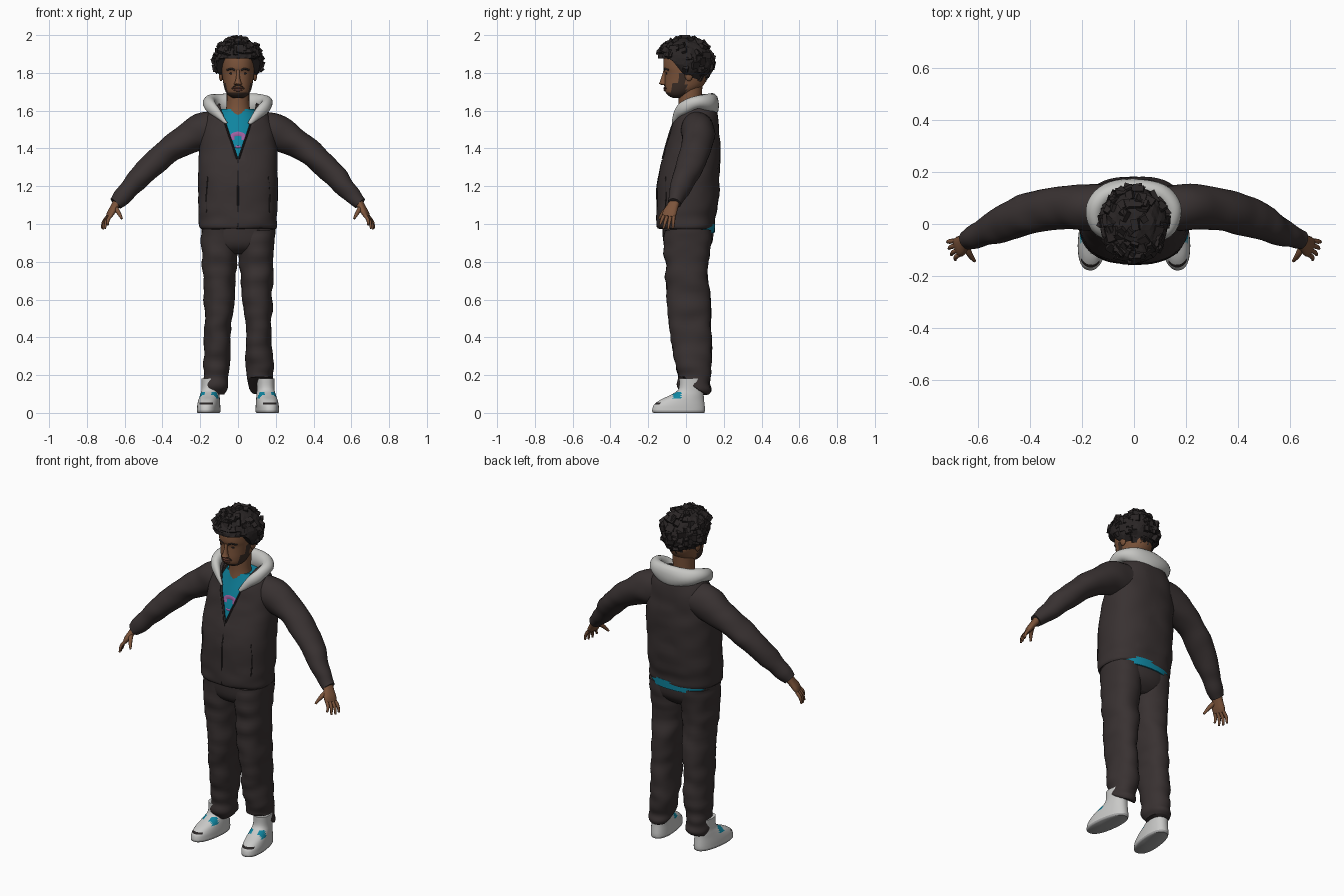
import bpy, bmesh, math, random
from mathutils import Vector, Matrix, noise
from mathutils.bvhtree import BVHTree

if "Cube" in bpy.data.objects:
    bpy.data.objects.remove(bpy.data.objects["Cube"])

random.seed(4)


def mat(name, r, g, b):
    m = bpy.data.materials.new(name)
    m.diffuse_color = (r, g, b, 1)
    m.use_nodes = True
    m.node_tree.nodes["Principled BSDF"].inputs["Base Color"].default_value = m.diffuse_color
    return m


CLOTH = mat("charcoal cloth", .040, .031, .031)
HAIR = mat("black hair", .022, .018, .018)
SKIN = mat("brown skin", .20, .088, .043)
BEARD = mat("dark beard", .045, .027, .02)
HOOD = mat("light hood lining", .56, .56, .54)
SHOE = mat("pale shoe", .58, .58, .57)
SOLE = mat("grey sole", .36, .36, .36)
BLUE = mat("blue shirt", .005, .24, .36)
PINK = mat("pink print", .36, .12, .36)
LIP = mat("lip brown", .13, .05, .035)


def finish(name, bm, mats, smooth=True, wrinkle=0):
    bmesh.ops.recalc_face_normals(bm, faces=bm.faces)
    if wrinkle:
        bm.normal_update()
        for v in bm.verts:
            p = Vector((v.co.x * 9, v.co.y * 9, v.co.z * 16))
            v.co += v.normal * noise.noise(p) * wrinkle
    me = bpy.data.meshes.new(name)
    bm.to_mesh(me)
    bm.free()
    for m in mats:
        me.materials.append(m)
    if smooth:
        me.polygons.foreach_set("use_smooth", [True] * len(me.polygons))
        me.set_sharp_from_angle(angle=math.radians(50))
    ob = bpy.data.objects.new(name, me)
    bpy.context.collection.objects.link(ob)
    return ob


def densify(rows, k):
    """Catmull-Rom interpolation of equal-length tuples."""
    out = []
    for i in range(len(rows) - 1):
        a, b, c, d = rows[max(i - 1, 0)], rows[i], rows[i + 1], rows[min(i + 2, len(rows) - 1)]
        for j in range(k):
            t = j / k
            out.append([.5 * (2 * q + (r - p) * t + (2 * p - 5 * q + 4 * r - s) * t * t
                              + (3 * q - p - 3 * r + s) * t ** 3) for p, q, r, s in zip(a, b, c, d)])
    return out + [list(rows[-1])]


def loft(rows, n=24, k=4, e=2, ref=None, caps=True):
    """Rows are (x, y, z, ru, rv). Rings stay level unless ref is given, then they follow the path."""
    bm = bmesh.new()
    rows = densify(rows, k)
    pts = [Vector(r[:3]) for r in rows]
    rings = []
    for i, r in enumerate(rows):
        u, v = Vector((1, 0, 0)), Vector((0, 1, 0))
        if ref:
            t = (pts[min(i + 1, len(pts) - 1)] - pts[max(i - 1, 0)]).normalized()
            u = Vector(ref)
            u = (u - t * u.dot(t)).normalized()
            v = t.cross(u)
        ring = []
        for j in range(n):
            c, s = math.cos(math.tau * j / n), math.sin(math.tau * j / n)
            c, s = (math.copysign(abs(q) ** (2 / e), q) for q in (c, s))
            ring.append(bm.verts.new(pts[i] + u * c * r[3] + v * s * r[4]))
        rings.append(ring)
    for a, b in zip(rings, rings[1:]):
        for j in range(n):
            bm.faces.new((a[j], a[(j + 1) % n], b[(j + 1) % n], b[j]))
    if caps:
        bm.faces.new(rings[0][::-1])
        bm.faces.new(rings[-1])
    return bm


def blob(name, m, loc, size, rot=(0, 0, 0)):
    bm = bmesh.new()
    bmesh.ops.create_uvsphere(bm, u_segments=14, v_segments=8, radius=1)
    for v in bm.verts:
        v.co = Vector([a * b for a, b in zip(v.co, size)])
    bmesh.ops.rotate(bm, verts=bm.verts, matrix=Matrix.Rotation(rot[2], 3, 'Z') @ Matrix.Rotation(rot[1], 3, 'Y'))
    bmesh.ops.translate(bm, verts=bm.verts, vec=loc)
    return finish(name, bm, [m])


def front(ob, x, z):
    """Front surface point of an object."""
    tree = BVHTree.FromPolygons([v.co for v in ob.data.vertices], [p.vertices[:] for p in ob.data.polygons])
    hit = tree.ray_cast(Vector((x, -1, z)), Vector((0, 1, 0)))[0]
    return hit.y if hit else -.05


def strip(name, m, ob, pts, w, d=.004):
    """Thin raised line lying on the front of an object."""
    rows = [(x, front(ob, x, z), z, d, w) for x, z in pts]
    return finish(name, loft(rows, 8, 4, ref=(0, 1, 0)), [m])


# Shirt, its printed arch and its hem
shirt = finish("shirt", loft([(0, .02, 1.2, .17, .13), (0, .02, 1.27, .17, .13), (0, .03, 1.38, .17, .128),
                              (0, .04, 1.48, .15, .113), (0, .05, 1.56, .12, .1), (0, .045, 1.61, .085, .082)],
                             40, 6), [BLUE])
strip("shirt_print", PINK, shirt, [(-.03, 1.445), (-.026, 1.467), (0, 1.475), (.026, 1.467), (.03, 1.445)], .014, .003)
strip("shirt_print_bar", PINK, shirt, [(-.014, 1.41), (0, 1.408), (.014, 1.41)], .006, .003)
finish("shirt_hem", loft([(0, .03, .953, .178, .122), (0, .03, 1.0, .185, .124)], 40, 3, 2.4), [BLUE])

# Jacket body with an open V at the chest
bm = loft([(0, 0, .975, .2, .148), (0, 0, .99, .207, .156), (0, 0, 1.03, .207, .157), (0, .008, 1.1, .21, .162),
           (0, .015, 1.25, .211, .163), (0, .034, 1.38, .208, .147), (0, .044, 1.48, .198, .131),
           (0, .052, 1.56, .172, .118), (0, .06, 1.61, .138, .097), (0, .055, 1.64, .1, .075)], 48, 5, 2.4, caps=False)
V0, K = 1.345, .34
for s in (1, -1):
    bmesh.ops.bisect_plane(bm, geom=bm.verts[:] + bm.edges[:] + bm.faces[:], dist=1e-5,
                           plane_co=(0, 0, V0), plane_no=(s, 0, -K))
gone = [f for f in bm.faces if f.calc_center_median().y < .03
        and abs(f.calc_center_median().x) < K * (f.calc_center_median().z - V0)]
bmesh.ops.delete(bm, geom=gone, context='FACES')
jacket = finish("jacket_body", bm, [CLOTH], wrinkle=.006)
solid = jacket.modifiers.new("thickness", 'SOLIDIFY')
solid.thickness, solid.offset = .008, -1
strip("zipper", HAIR, jacket, [(0, .985), (0, 1.1), (0, 1.2), (0, 1.34)], .004, .003)

# Hood collapsed around the neck
half = [(.06, -.066, 1.53, .01, .008), (.1, -.048, 1.575, .022, .017), (.143, -.005, 1.622, .034, .028),
        (.148, .065, 1.646, .036, .034), (.1, .118, 1.64, .05, .038), (0, .138, 1.628, .064, .036)]
path = half + [(-r[0],) + r[1:] for r in half[-2::-1]]
finish("hood", loft(path, 16, 5, ref=(0, 0, 1)), [HOOD], wrinkle=.005)

# Neck and head, with the beard set by height along the jaw
finish("neck", loft([(0, .02, 1.56, .078, .068), (0, .02, 1.62, .062, .06), (0, .022, 1.69, .06, .062),
                     (0, .025, 1.76, .06, .065)]), [SKIN])
bm = loft([(0, -.045, 1.668, .028, .026), (0, -.042, 1.68, .05, .052), (0, -.03, 1.70, .065, .079),
           (0, -.012, 1.73, .075, .101), (0, 0, 1.77, .082, .112), (0, 0, 1.80, .086, .112),
           (0, 0, 1.83, .088, .12), (0, 0, 1.88, .088, .117), (0, 0, 1.93, .08, .1), (0, 0, 1.96, .05, .07)],
          40, 5, 2.2)
for f in bm.faces:
    c = f.calc_center_median()
    jaw = c.z < 1.697 or (c.z < 1.75 and -.075 < c.y < 0) or (c.z < 1.80 and -.035 < c.y < 0)
    f.material_index = int(jaw and c.y < .02)
head = finish("head", bm, [SKIN, BEARD])
finish("nose", loft([(0, -.116, 1.735, .014, .008), (0, -.122, 1.742, .021, .02), (0, -.12, 1.755, .015, .018),
                     (0, -.115, 1.785, .009, .013), (0, -.113, 1.815, .009, .006)], 14, 4), [SKIN])
blob("upper_lip", LIP, (0, front(head, 0, 1.719) + .002, 1.719), (.028, .009, .006))
blob("lower_lip", LIP, (0, front(head, 0, 1.709) + .002, 1.709), (.024, .01, .007))
strip("moustache", BEARD, head, [(-.032, 1.715), (-.02, 1.73), (0, 1.733), (.02, 1.73), (.032, 1.715)], .003, .003)

for s, side in ((1, "left"), (-1, "right")):
    # Face details
    ex = .036 * s
    blob(side + "_eye", HAIR, (ex, front(head, ex, 1.797) + .001, 1.797), (.013, .004, .0045))
    strip(side + "_brow", HAIR, head, [(s * .016, 1.815), (s * .036, 1.822), (s * .058, 1.815)], .005, .005)
    blob(side + "_ear", SKIN, (s * .09, .015, 1.79), (.012, .022, .034))

    # Jacket edge trim and pocket
    edge = [(s * (K * (z - V0) + .004), z) for z in (1.345, 1.42, 1.5, 1.58)]
    strip(side + "_zip_edge", HAIR, jacket, edge, .005, .006)
    strip(side + "_pocket", HAIR, jacket, [(s * .165, 1.06), (s * .168, 1.15), (s * .16, 1.25)], .003, .003)

    # Sleeve and cuff
    arm = [(.1, .062, 1.50, .088, .098), (.2, .066, 1.485, .09, .098), (.28, .064, 1.445, .083, .081),
           (.36, .052, 1.395, .08, .069), (.44, .028, 1.327, .076, .066), (.52, -.006, 1.247, .066, .06),
           (.58, -.035, 1.18, .052, .05), (.622, -.053, 1.135, .043, .043), (.648, -.062, 1.108, .036, .037)]
    finish(side + "_sleeve", loft([(s * r[0],) + r[1:] for r in arm], 24, 5, ref=(0, 1, 0)), [CLOTH], wrinkle=.007)

    # Hand: palm, four fingers and a thumb
    across = Vector((-.35, -.9, .15))
    palm = [(.635, -.055, 1.125, .026, .022), (.655, -.072, 1.09, .032, .019), (.672, -.086, 1.06, .039, .017),
            (.683, -.093, 1.038, .035, .012)]
    finish(side + "_palm", loft([(s * r[0],) + r[1:] for r in palm], 14, 4, 2.4,
                                ref=(-.35 * s, -.9, .15)), [SKIN])
    for i, reach in enumerate((.88, 1, 1, .78)):
        off = (i - 1.5) * .019
        a = Vector((.681, -.091, 1.042)) + across * off
        b = a + (Vector((.028, -.016, -.068)) + across * off * .45) * reach
        mid = (a + b) / 2 + Vector((.007, 0, .003))
        rows = [(s * p.x, p.y, p.z, q, q) for p, q in ((a, .0098), (mid, .009), (b, .0055))]
        finish(f"{side}_finger_{i + 1}", loft(rows, 8, 4, ref=(0, 1, 0)), [SKIN])
    thumb = [(.65, -.085, 1.088, .014, .014), (.634, -.117, 1.063, .012, .012), (.615, -.143, 1.028, .006, .006)]
    finish(side + "_thumb", loft([(s * r[0],) + r[1:] for r in thumb], 8, 4, ref=(1, 0, 0)), [SKIN])

    # Trouser leg, bunched at the ankle; one front hem rides up over the shoe
    leg = [(.125, .045, .095, .055, .07), (.122, .046, .125, .066, .087), (.118, .043, .17, .064, .085),
           (.115, .042, .25, .072, .092), (.11, .03, .36, .07, .105), (.107, .02, .48, .071, .111),
           (.1, .014, .6, .08, .116), (.1, .004, .74, .088, .111), (.098, .006, .86, .095, .122),
           (.098, .01, .97, .098, .13)]
    bm = loft([(s * r[0],) + r[1:] for r in leg], 28, 6, 2.2)
    for v in bm.verts:
        v.co.y += .004 * math.sin(v.co.z * 75) * max(0, 1 - v.co.z / .4)
        if s > 0:
            v.co.z = max(v.co.z, .1 + .09 * min(1, max(0, (.1 - v.co.y) / .11)))
    finish(side + "_trouser_leg", bm, [CLOTH], wrinkle=.011)

    # Shoe turned slightly outward, with sole, toe marks and a side flash
    bm = loft([(0, -.038, 0, .054, .135), (0, -.04, .006, .058, .14), (0, -.039, .024, .058, .14),
               (0, -.035, .045, .057, .134), (0, -.02, .07, .054, .116), (0, .006, .095, .05, .088),
               (0, .026, .125, .046, .066), (0, .03, .182, .046, .066)], 40, 5, 2.3)
    for f in bm.faces:
        c = f.calc_center_median()
        if c.z < .012:
            f.material_index = 1
        elif .046 < c.z < .056 and c.y < -.11 and abs(c.x) < .038:
            f.material_index = 2
        elif .075 < c.z < .11 and -.075 < c.y < -.03 and abs(c.x) > .015:
            f.material_index = 3
    bmesh.ops.rotate(bm, verts=bm.verts, matrix=Matrix.Rotation(s * .13, 3, 'Z'))
    bmesh.ops.translate(bm, verts=bm.verts, vec=(s * .15, 0, 0))
    finish(side + "_shoe", bm, [SHOE, SOLE, HAIR, BLUE])

# Trouser seat joining the legs
finish("trouser_seat", loft([(0, .01, .84, .1, .07), (0, .008, .87, .165, .11), (0, .01, .92, .19, .131),
                             (0, .01, 1.02, .195, .135)], 36, 4, 2.3), [CLOTH], wrinkle=.004)


# Hair: a lumpy cap trimmed at the hairline, covered in angular tufts
def hairline(y):
    if y < -.02:
        return 1.80 + .075 * min(1, (-.02 - y) / .06)
    return 1.80 - .06 * min(1, (y + .02) / .11)


CEN, RAD = Vector((.002, -.004, 1.862)), Vector((.127, .146, .122))
bm = bmesh.new()
bmesh.ops.create_icosphere(bm, subdivisions=4, radius=1)
for v in bm.verts:
    d = v.co.normalized()
    p = CEN + Vector([a * b for a, b in zip(d, RAD)]) * (1 + .07 * noise.noise(d * 5))
    p.z = max(p.z, hairline(p.y))
    v.co = p
for i in range(190):
    d = Vector((random.gauss(0, 1), random.gauss(0, 1), random.gauss(0, 1))).normalized()
    p = CEN + Vector([a * b for a, b in zip(d, RAD)])
    if p.z < hairline(p.y) + .012:
        continue
    rot = d.to_track_quat('Z', 'Y').to_matrix().to_4x4()
    tilt = Matrix.Rotation(random.uniform(-.5, .5), 4, 'X') @ Matrix.Rotation(random.uniform(-.5, .5), 4, 'Y')
    size = Matrix.Diagonal((random.uniform(.025, .05), random.uniform(.022, .04), random.uniform(.012, .024), 1))
    bmesh.ops.create_cube(bm, size=1, matrix=Matrix.Translation(p) @ rot @ tilt @ size)
finish("hair", bm, [HAIR], smooth=False)
